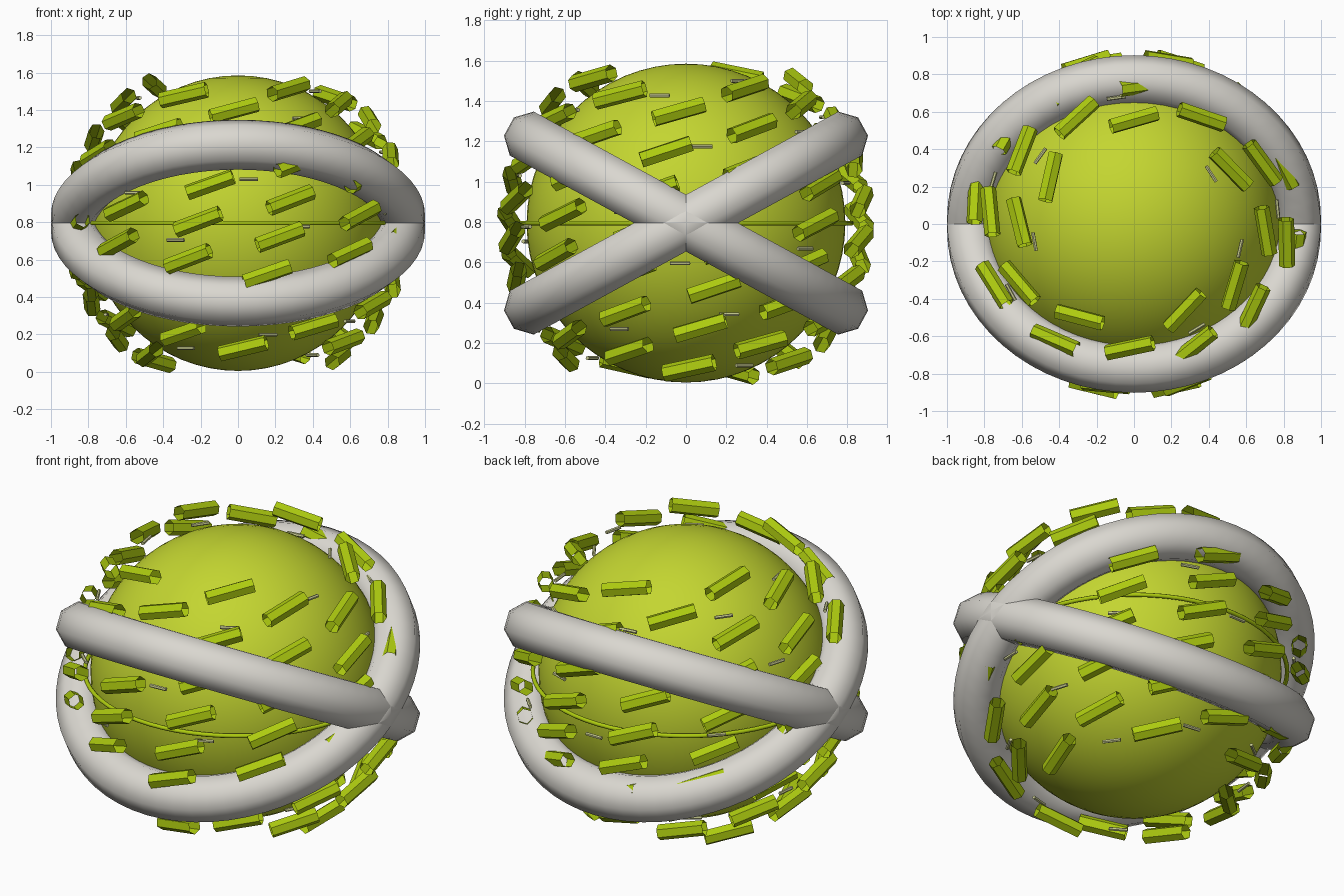
import bpy
import bmesh
import math
from mathutils import Matrix, Vector

if "Cube" in bpy.data.objects:
    bpy.data.objects.remove(bpy.data.objects["Cube"], do_unlink=True)

CENTRE = Vector((0, 0, 0.795))


def material(name, rgb):
    mat = bpy.data.materials.new(name)
    mat.use_nodes = True
    colour = (*rgb, 1)
    mat.diffuse_color = colour
    mat.node_tree.nodes["Principled BSDF"].inputs["Base Color"].default_value = colour
    return mat


LIME = material("lime", (0.55, 0.67, 0.03))
GREEN = material("leaf green", (0.42, 0.6, 0.005))
WHITE = material("warm white", (0.7, 0.68, 0.63))
STRAW = material("pale straw", (0.58, 0.6, 0.28))


def add_object(name, bm, mat, smooth):
    bmesh.ops.recalc_face_normals(bm, faces=bm.faces)
    mesh = bpy.data.meshes.new(name)
    bm.to_mesh(mesh)
    bm.free()
    for face in mesh.polygons:
        face.use_smooth = smooth
    mesh.materials.append(mat)
    obj = bpy.data.objects.new(name, mesh)
    obj.location = CENTRE
    bpy.context.collection.objects.link(obj)
    return obj


def hoop(name, major, minor, sides, tilt, mat):
    """Polygon section spun round the z axis, then tilted about x."""
    bm = bmesh.new()
    ring = []
    for k in range(sides):
        a = math.tau * (k + 0.5) / sides
        ring.append(bm.verts.new((major + minor * math.cos(a), 0, minor * math.sin(a))))
    edges = [bm.edges.new((ring[k], ring[(k + 1) % sides])) for k in range(sides)]
    bmesh.ops.spin(bm, geom=ring + edges, axis=(0, 0, 1), cent=(0, 0, 0),
                   angle=math.tau, steps=64, use_merge=True)
    bmesh.ops.remove_doubles(bm, verts=bm.verts, dist=0.0001)
    obj = add_object(name, bm, mat, True)
    obj.rotation_euler.x = math.radians(tilt)


def spiral_rods(name, count, shell, start, step, reach, slant, radius, length, sides, capped, mat):
    """Rods lying on a spherical shell, placed along a spiral from top to bottom."""
    bm = bmesh.new()
    for i in range(count):
        z = reach * (1 - 2 * i / (count - 1))
        flat = math.sqrt(1 - z * z)
        a = math.radians(start + step * i)
        out = Vector((flat * math.cos(a), flat * math.sin(a), z))
        east = Vector((-math.sin(a), math.cos(a), 0))
        north = out.cross(east)
        axis = east * math.cos(slant) + north * math.sin(slant)
        side = axis.cross(out)
        turn = Matrix((out, side, axis)).transposed().to_4x4()
        bmesh.ops.create_cone(bm, cap_ends=capped, segments=sides, radius1=radius,
                              radius2=radius, depth=length,
                              matrix=Matrix.Translation(out * shell) @ turn)
    add_object(name, bm, mat, False)


# Round core
bm = bmesh.new()
bmesh.ops.create_uvsphere(bm, u_segments=64, v_segments=32, radius=0.79)
add_object("core_sphere", bm, LIME, True)

# Thin seam ring round the middle
hoop("equator_ring", 0.82, 0.012, 8, 0, GREEN)

# Two crossed hoops
for label, tilt in (("front_low_hoop", 28.6), ("front_high_hoop", -28.6)):
    hoop(label, 0.876, 0.134, 8, tilt, WHITE)

# Open hexagonal tubes floating over the core
spiral_rods("hex_tubes", 90, 0.895, 150.7, 149.67, 0.82, math.radians(20),
            0.043, 0.262, 6, False, GREEN)

# Small thin sticks between the tubes
spiral_rods("thin_sticks", 40, 0.86, 33, 157, 0.82, 0,
            0.01, 0.1, 6, True, STRAW)
